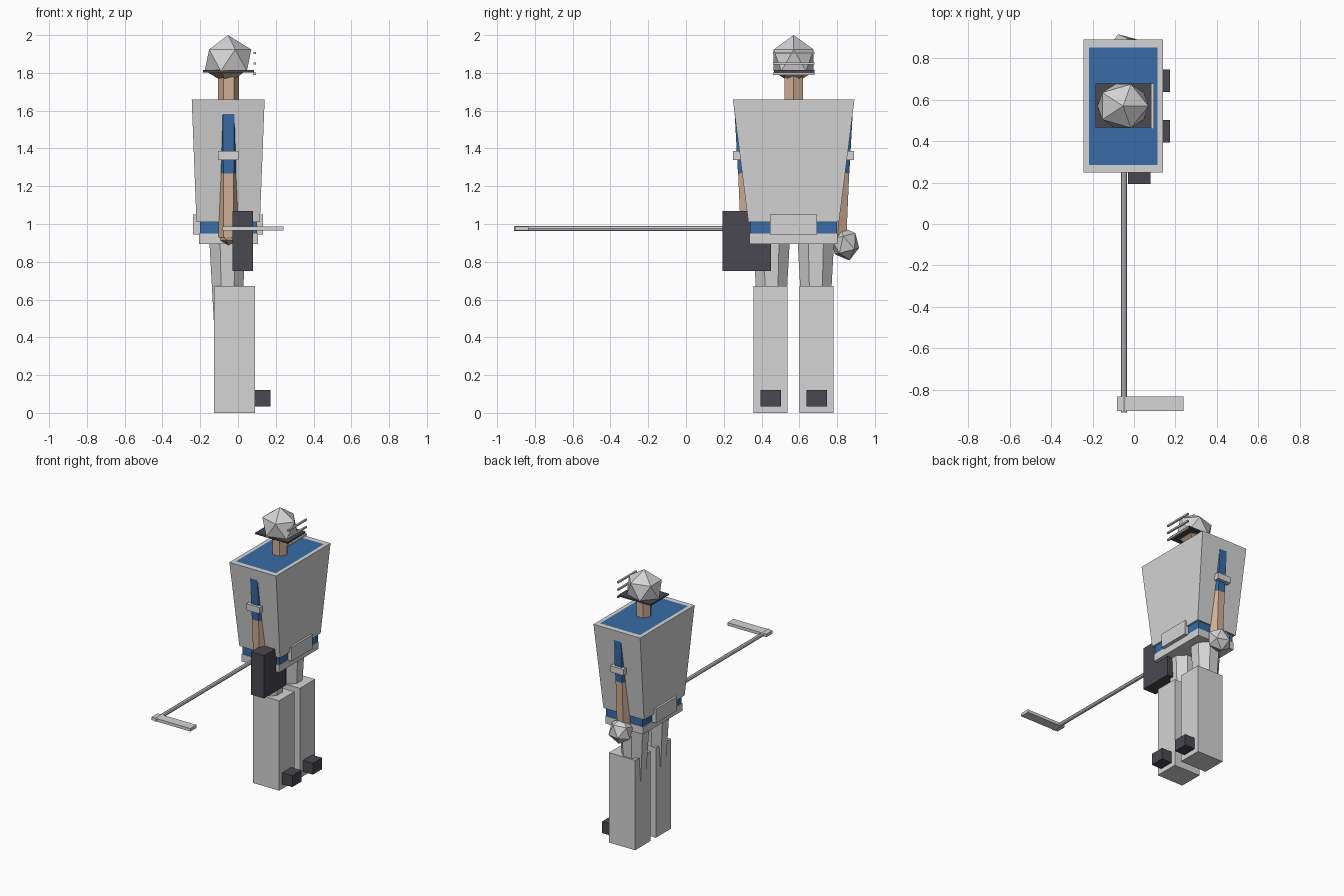
import bpy, bmesh, math
from mathutils import Vector, Matrix

cube = bpy.data.objects.get("Cube")
if cube:
    bpy.data.objects.remove(cube, do_unlink=True)


def material(name, rgb):
    m = bpy.data.materials.new(name)
    m.use_nodes = True
    m.diffuse_color = (*rgb, 1)
    m.node_tree.nodes["Principled BSDF"].inputs["Base Color"].default_value = (*rgb, 1)
    return m


GREY = material("light grey", (0.66, 0.66, 0.66))
BLUE = material("jersey blue", (0.04, 0.15, 0.38))
SKIN = material("skin", (0.65, 0.43, 0.30))
DARK = material("charcoal", (0.065, 0.065, 0.08))

CX, CY = -0.05, 0.57   # body axis


def finish(name, bm, *mats):
    bmesh.ops.recalc_face_normals(bm, faces=bm.faces)
    mesh = bpy.data.meshes.new(name)
    bm.to_mesh(mesh)
    bm.free()
    for m in mats:
        mesh.materials.append(m)
    ob = bpy.data.objects.new(name, mesh)
    bpy.context.collection.objects.link(ob)
    return ob


def box(name, mat, x, y, z):
    bm = bmesh.new()
    bmesh.ops.create_cube(bm, size=1)
    for v in bm.verts:
        v.co = Vector([(a + b) / 2 + c * (b - a) for c, (a, b) in zip(v.co, (x, y, z))])
    return finish(name, bm, mat)


def rod(name, mat, start, end, r1, r2, sides, turn=math.pi / 2):
    """Prism or tapered prism between two points."""
    a, b = Vector(start), Vector(end)
    bm = bmesh.new()
    bmesh.ops.create_cone(bm, cap_ends=True, segments=sides, radius1=r1, radius2=r2,
                          depth=(b - a).length)
    rot = Vector((0, 0, 1)).rotation_difference(b - a).to_matrix().to_4x4()
    bm.transform(Matrix.Translation((a + b) / 2) @ rot @ Matrix.Rotation(turn, 4, "Z"))
    return finish(name, bm, mat)


def ball(name, mat, center, radius, scale_y=1, tilt=0, floor=None):
    """Faceted twenty-sided ball, optionally cut flat at a height."""
    bm = bmesh.new()
    bmesh.ops.create_icosphere(bm, subdivisions=1, radius=radius)
    bm.transform(Matrix.Translation(center) @ Matrix.Rotation(tilt, 4, "X")
                 @ Matrix.Diagonal((1, scale_y, 1, 1)))
    if floor is not None:
        for v in bm.verts:
            v.co.z = max(v.co.z, floor)
    return finish(name, bm, mat)


# Jersey: tapered block with a blue inset panel on top
bm = bmesh.new()
bmesh.ops.create_cube(bm, size=2)
for v in bm.verts:
    top = v.co.z > 0
    hx, hy = (0.193, 0.322) if top else (0.168, 0.24)
    v.co = Vector((CX - 0.002 + hx * v.co.x, CY + hy * v.co.y, 1.66 if top else 1.01))
bm.normal_update()
cap = max(bm.faces, key=lambda f: f.calc_center_median().z)
bmesh.ops.inset_individual(bm, faces=[cap], thickness=0.04)
cap.material_index = 1
cap.normal_update()
for v in cap.verts:
    v.co.y -= math.copysign(0.01, v.co.y - CY)
finish("jersey", bm, GREY, BLUE)

# Waist, belt and hip pads
box("waist", BLUE, (-0.202, 0.101), (0.34, 0.80), (0.94, 1.02))
box("belt", GREY, (-0.207, 0.105), (0.337, 0.803), (0.895, 0.95))
box("hip_pads", GREY, (-0.237, 0.132), (0.445, 0.693), (0.945, 1.05))

# Neck, head, helmet and face cage
rod("neck", SKIN, (CX, CY, 1.64), (CX, CY, 1.80), 0.056, 0.056, 6)
ball("head", SKIN, (CX - 0.005, CY, 1.85), 0.112)
ball("helmet", GREY, (CX - 0.003, CY, 1.862), 0.138, 0.9, floor=1.81)
box("helmet_brim", DARK, (-0.185, 0.084), (0.467, 0.68), (1.803, 1.814))
for i, z in enumerate((1.795, 1.85, 1.905)):
    box(f"cage_bar_{i}", GREY, (0.083, 0.096), (0.46, 0.68), (z - 0.006, z + 0.006))

for side, s in (("right", -1), ("left", 1)):
    # Arms: forearm, sleeve and cuff share one slanted axis
    def arm(z):
        return (CX, CY + s * (0.235 + 0.038 * (z - 0.95)), z)
    rod(side + "_forearm", SKIN, arm(0.93), arm(1.27), 0.052, 0.054, 6)
    rod(side + "_sleeve", BLUE, arm(1.27), arm(1.62), 0.055, 0.062, 6)
    y = arm(1.36)[1]
    box(side + "_cuff", GREY, (-0.106, 0.003), (y - 0.07, y + 0.07), (1.34, 1.387))

    # Legs: tapered thigh, block shin pad and skate toe
    y = CY + s * 0.1175
    rod(side + "_thigh", GREY, (CX - 0.005, y, 0.3), (CX - 0.005, y, 0.9),
        0.068, 0.104, 8, math.pi / 8)
    y = CY + s * 0.122
    box(side + "_shin_pad", GREY, (-0.127, 0.09), (y - 0.09, y + 0.09), (0, 0.672))
    box(side + "_skate", DARK, (-0.1, 0.173), (y - 0.054, y + 0.054), (0.035, 0.12))

# Hands, catching glove and blocker
ball("right_hand", SKIN, (CX, 0.335, 0.935), 0.048)
ball("catching_glove", GREY, (CX, 0.842, 0.896), 0.092, 0.85, 0.25)
box("blocker", DARK, (-0.028, 0.08), (0.193, 0.45), (0.75, 1.07))

# Stick
rod("stick_shaft", GREY, (-0.049, -0.91, 0.976), (-0.049, 0.36, 0.976), 0.014, 0.014, 8)
box("stick_blade", GREY, (-0.083, 0.24), (-0.905, -0.833), (0.965, 0.987))
